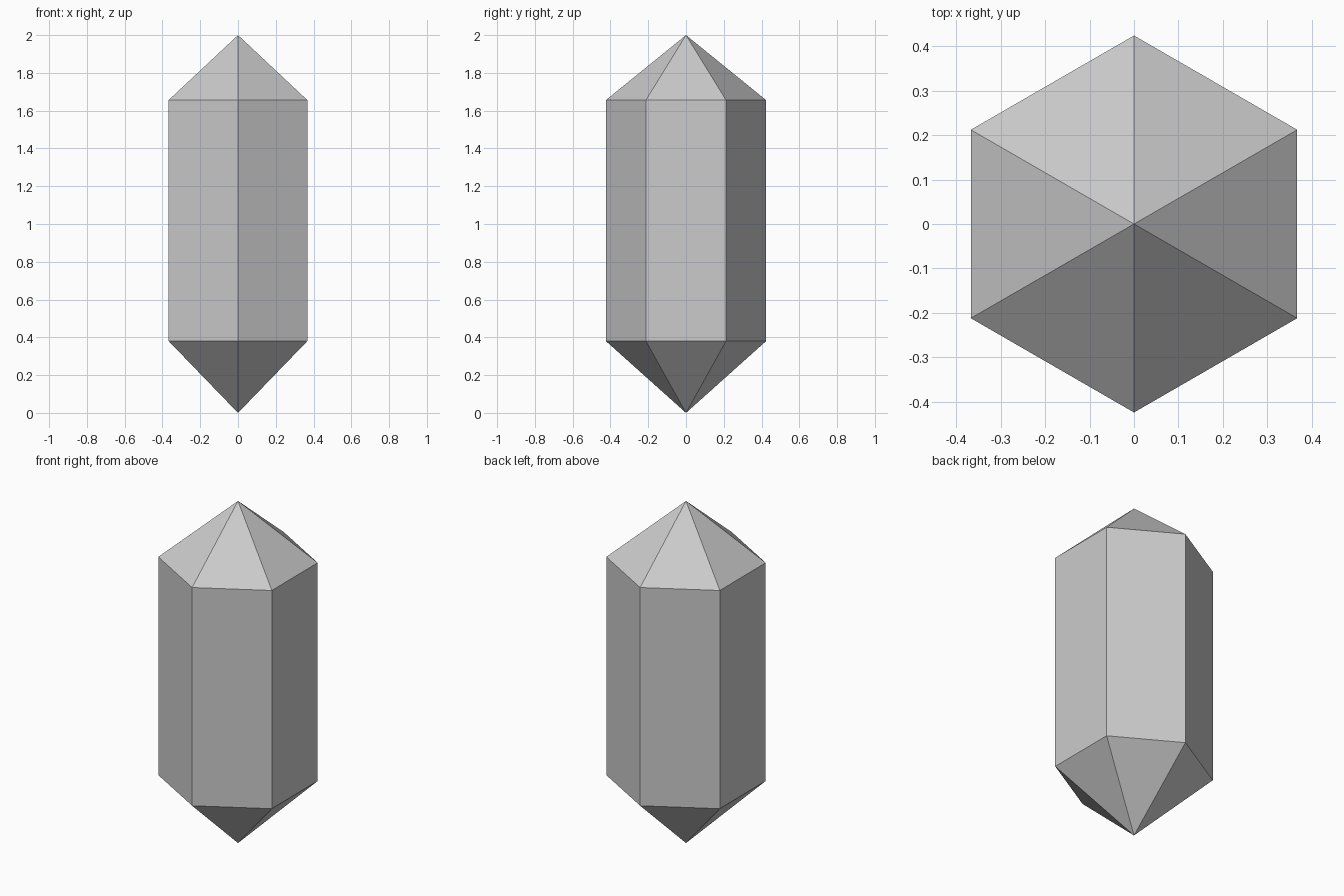
import bpy, bmesh
from math import cos, sin, pi

if "Cube" in bpy.data.objects:
    bpy.data.objects.remove(bpy.data.objects["Cube"])

SIDES = 6
RADIUS = 0.424
LOW, HIGH, TOP = 0.38, 1.656, 2.0

bm = bmesh.new()


def ring(z):
    """Hexagon with corners pointing along the y axis."""
    angles = [pi / 2 + 2 * pi * i / SIDES for i in range(SIDES)]
    return [bm.verts.new((RADIUS * cos(a), RADIUS * sin(a), z)) for a in angles]


lower, upper = ring(LOW), ring(HIGH)
bottom_tip = bm.verts.new((0, 0, 0))
top_tip = bm.verts.new((0, 0, TOP))

# Prism sides plus the pointed caps
for i in range(SIDES):
    j = (i + 1) % SIDES
    bm.faces.new((lower[i], lower[j], upper[j], upper[i]))
    bm.faces.new((upper[i], upper[j], top_tip))
    bm.faces.new((lower[j], lower[i], bottom_tip))

bmesh.ops.recalc_face_normals(bm, faces=bm.faces)
mesh = bpy.data.meshes.new("crystal")
bm.to_mesh(mesh)
bm.free()
bpy.context.collection.objects.link(bpy.data.objects.new("crystal", mesh))
